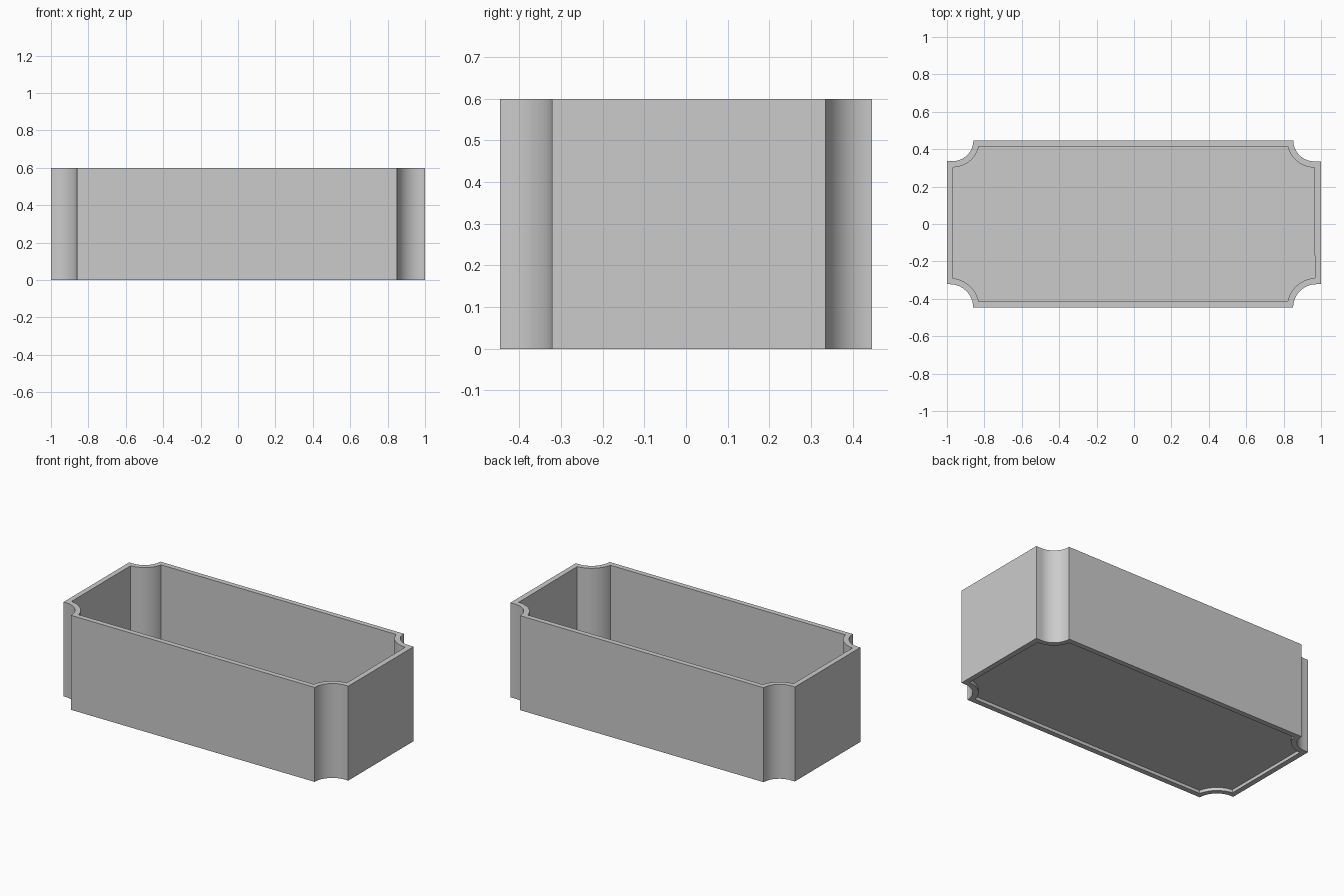
import bpy, bmesh
from math import sin, cos, asin, acos, pi

if "Cube" in bpy.data.objects:
    bpy.data.objects.remove(bpy.data.objects["Cube"])

HALF_X, HALF_Y, HEIGHT, WALL = 1.0, 0.447, 0.6, 0.033
SEG = 24
# scooped corners, counter-clockwise: x sign, y sign, scoop centre x, radius
CORNERS = [(1, 1, 0.964, 0.112), (-1, 1, 0.97, 0.111),
           (-1, -1, 0.985, 0.125), (1, -1, 0.976, 0.125)]


def outline(inset):
    """Rectangle with concave round corners, moved inward by inset."""
    pts = []
    for sx, sy, cx, r in CORNERS:
        rad = r + inset
        t0 = asin(max(0, (cx - HALF_X + inset) / rad))
        t1 = acos(inset / rad) if inset else pi / 2
        n = SEG if inset else SEG - 1
        corner = [] if inset else [(HALF_X, HALF_Y - r)]
        for i in range(n + 1):
            t = t0 + (t1 - t0) * i / n
            corner.append((cx - rad * sin(t), HALF_Y - rad * cos(t)))
        if sx * sy < 0:
            corner.reverse()
        pts += [(sx * x, sy * y) for x, y in corner]
    return pts


def ring(bm, pts, z):
    return [bm.verts.new((x, y, z)) for x, y in pts]


def bridge(bm, a, b):
    for i in range(len(a)):
        j = (i + 1) % len(a)
        bm.faces.new((a[i], a[j], b[j], b[i]))


def finish(bm, name):
    bmesh.ops.recalc_face_normals(bm, faces=bm.faces)
    mesh = bpy.data.meshes.new(name)
    bm.to_mesh(mesh)
    bm.free()
    obj = bpy.data.objects.new(name, mesh)
    bpy.context.collection.objects.link(obj)
    bpy.ops.object.select_all(action='DESELECT')
    obj.select_set(True)
    bpy.context.view_layer.objects.active = obj
    bpy.ops.object.shade_smooth_by_angle(angle=pi / 6)


# Side wall: closed tube with rim and foot
bm = bmesh.new()
outer, inner = outline(0), outline(WALL)
loops = [ring(bm, outer, 0), ring(bm, outer, HEIGHT),
         ring(bm, inner, HEIGHT), ring(bm, inner, 0)]
for i in range(4):
    bridge(bm, loops[i], loops[(i + 1) % 4])
finish(bm, "box_wall")

# Floor plate: recessed above the foot, edges tucked into the wall
bm = bmesh.new()
plate = outline(WALL * 0.9)
low, high = ring(bm, plate, 0.02), ring(bm, plate, 0.05)
bridge(bm, low, high)
bm.faces.new(low)
bm.faces.new(high)
finish(bm, "box_floor")
